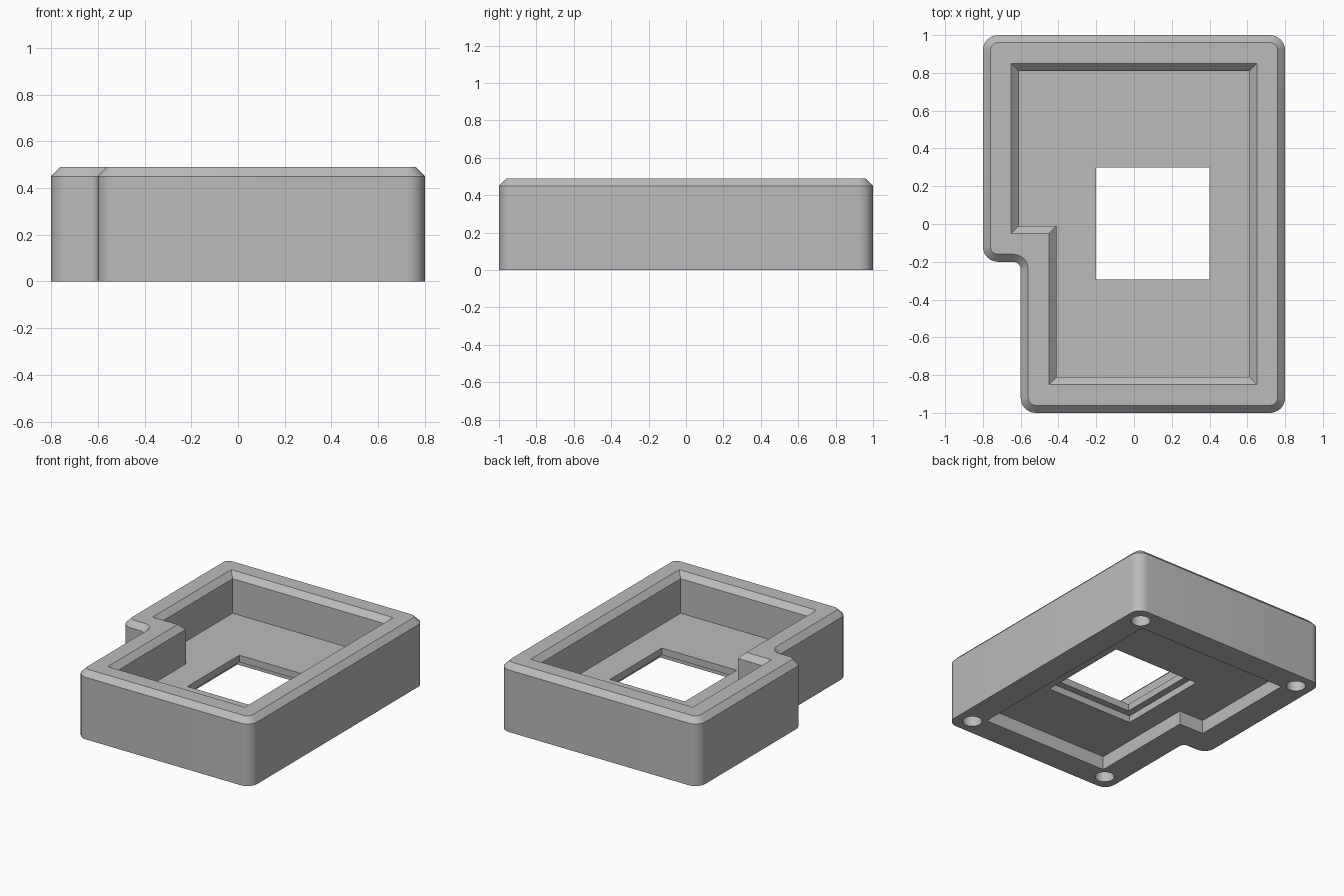
import bpy, bmesh, math
from mathutils import Vector

if "Cube" in bpy.data.objects:
    bpy.data.objects.remove(bpy.data.objects["Cube"], do_unlink=True)

grey = bpy.data.materials.new("light_grey")
grey.use_nodes = True
colour = (0.5, 0.5, 0.5, 1)
grey.diffuse_color = colour
grey.node_tree.nodes["Principled BSDF"].inputs["Base Color"].default_value = colour

# Stepped footprint, counter-clockwise
FOOTPRINT = [Vector(p) for p in
             [(-0.6, -1), (0.8, -1), (0.8, 1), (-0.8, 1), (-0.8, -0.2), (-0.6, -0.2)]]


def outline(inset=0, convex_r=0, concave_r=0, steps=8):
    """Footprint moved inward, with optional rounded corners."""
    ring = []
    count = len(FOOTPRINT)
    for i, p in enumerate(FOOTPRINT):
        a = (p - FOOTPRINT[i - 1]).normalized()
        b = (FOOTPRINT[(i + 1) % count] - p).normalized()
        la, lb = Vector((-a.y, a.x)), Vector((-b.y, b.x))
        corner = p + inset * (la + lb)
        r = convex_r if a.cross(b) > 0 else concave_r
        if r == 0:
            ring.append(corner)
            continue
        centre = corner + r * (b - a)
        for k in range(steps + 1):
            t = math.pi / 2 * k / steps
            ring.append(centre + r * (a * math.sin(t) - b * math.cos(t)))
    return ring


def rectangle(x0, x1, y0, y1):
    return [Vector(p) for p in [(x0, y0), (x1, y0), (x1, y1), (x0, y1)]]


def circle(x, y, r, sides=32):
    return [Vector((x + r * math.cos(2 * math.pi * k / sides),
                    y + r * math.sin(2 * math.pi * k / sides))) for k in range(sides)]


def loft(name, levels):
    """Closed solid through rings of equal point count."""
    bm = bmesh.new()
    rings = [[bm.verts.new((p.x, p.y, z)) for p in ring] for z, ring in levels]
    n = len(rings[0])
    for low, high in zip(rings, rings[1:]):
        for i in range(n):
            j = (i + 1) % n
            bm.faces.new((low[i], low[j], high[j], high[i]))
    bm.faces.new(rings[0][::-1])
    bm.faces.new(rings[-1])
    mesh = bpy.data.meshes.new(name)
    bm.to_mesh(mesh)
    bm.free()
    mesh.materials.append(grey)
    obj = bpy.data.objects.new(name, mesh)
    bpy.context.collection.objects.link(obj)
    return obj


# Outer shell with rounded corners and a chamfered top rim
wall = outline(0, 0.08, 0.04)
case = loft("case", [(0, wall), (0.45, wall), (0.49, outline(0.04, 0.04, 0.08))])

inner, mouth = outline(0.19), outline(0.15)
cutters = [
    # Upper cavity with flared mouth
    loft("cavity_cutter", [(0.2, inner), (0.45, inner), (0.49, mouth), (0.6, mouth)]),
    # Shallow pocket underneath
    loft("underside_cutter", [(-0.1, inner), (0.1, inner)]),
    # Window recess and window opening
    loft("recess_cutter", [(z, rectangle(-0.25, 0.45, -0.345, 0.35)) for z in (0.05, 0.15)]),
    loft("window_cutter", [(z, rectangle(-0.2, 0.4, -0.295, 0.3)) for z in (0.02, 0.3)]),
]
# Screw holes in the bottom corners
for x, y in [(0.68, 0.88), (-0.68, 0.88), (0.68, -0.88), (-0.48, -0.88)]:
    cutters.append(loft("screw_cutter", [(z, circle(x, y, 0.065)) for z in (-0.1, 0.3)]))

bpy.ops.object.select_all(action="DESELECT")
bpy.context.view_layer.objects.active = case
case.select_set(True)
for cutter in cutters:
    cutter.hide_render = True
    mod = case.modifiers.new(cutter.name, "BOOLEAN")
    mod.operation = "DIFFERENCE"
    mod.solver = "EXACT"
    mod.object = cutter
    bpy.ops.object.modifier_apply(modifier=mod.name)
for cutter in cutters:
    bpy.data.objects.remove(cutter, do_unlink=True)

bpy.ops.object.shade_smooth_by_angle(angle=math.radians(30))
